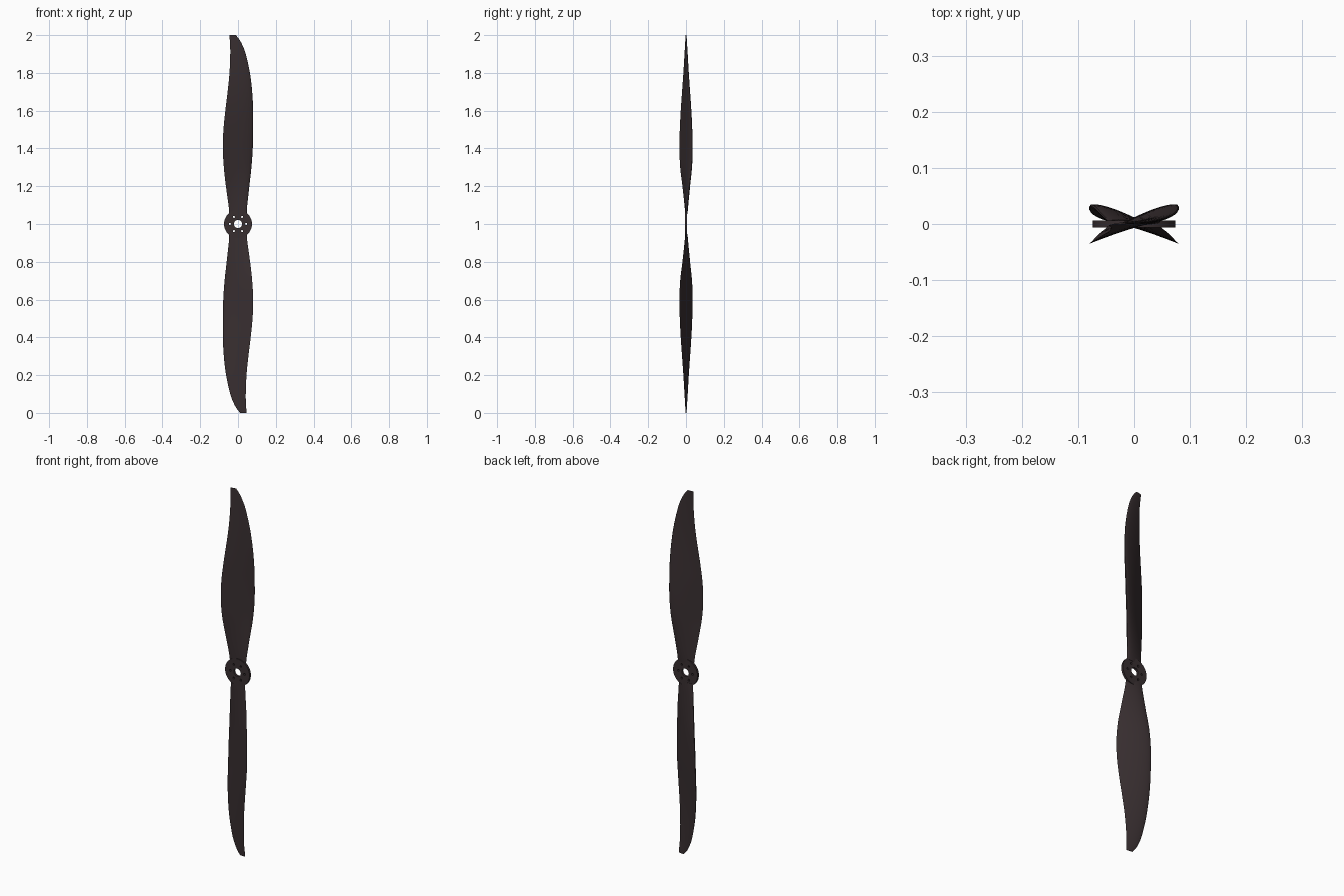
import bpy, bmesh
from math import pi, cos, sin, sqrt
from mathutils import Matrix, Vector

if "Cube" in bpy.data.objects:
    bpy.data.objects.remove(bpy.data.objects["Cube"])

mat = bpy.data.materials.new("dark_composite")
mat.diffuse_color = (0.04, 0.028, 0.03, 1)
mat.use_nodes = True
mat.node_tree.nodes["Principled BSDF"].inputs["Base Color"].default_value = mat.diffuse_color

# Blade stations: height above hub centre, trailing x, leading x, half depth from twist, thickness
STATIONS = [
    (0.052, -0.046, 0.046, 0.004, 0.009),
    (0.10, -0.050, 0.049, 0.008, 0.013),
    (0.20, -0.064, 0.060, 0.019, 0.017),
    (0.30, -0.075, 0.071, 0.031, 0.019),
    (0.40, -0.080, 0.078, 0.035, 0.019),
    (0.50, -0.077, 0.080, 0.033, 0.018),
    (0.60, -0.067, 0.080, 0.028, 0.016),
    (0.70, -0.055, 0.075, 0.021, 0.013),
    (0.80, -0.045, 0.063, 0.014, 0.010),
    (0.90, -0.041, 0.041, 0.008, 0.007),
    (0.95, -0.042, 0.022, 0.005, 0.005),
    (0.98, -0.044, 0.005, 0.003, 0.004),
    (1.00, -0.045, -0.012, 0.002, 0.003),
]


def spline(points, steps):
    """Catmull-Rom samples through the stations."""
    out = []
    for i in range(len(points) - 1):
        p = [points[max(0, min(len(points) - 1, i + k))] for k in (-1, 0, 1, 2)]
        for s in range(steps):
            t = s / steps
            out.append([0.5 * (2 * b + (c - a) * t + (2 * a - 5 * b + 4 * c - d) * t * t
                               + (3 * b - a - 3 * c + d) * t ** 3) for a, b, c, d in zip(*p)])
    return out + [list(points[-1])]


def section(z, trail, lead, depth, thick, n=14):
    """Cambered airfoil: sharp trailing edge in front, blunt leading edge behind."""
    pts = []
    for i in range(2 * n):
        a = pi * i / n
        c = (1 - cos(a)) / 2                      # 0 at leading edge, 1 at trailing edge
        half = 5 * thick * (0.2969 * sqrt(c) - 0.126 * c - 0.3516 * c * c
                            + 0.2843 * c ** 3 - 0.1015 * c ** 4)
        mid = depth * (0.92 - 1.92 * c) + 0.8 * thick * c * (1 - c)
        pts.append(Vector((lead + (trail - lead) * c, mid + (half if i <= n else -half), z)))
    return pts


def finish(ob, angle=0.6):
    ob.data.materials.append(mat)
    bpy.ops.object.select_all(action='DESELECT')
    bpy.context.view_layer.objects.active = ob
    ob.select_set(True)
    bpy.ops.object.shade_smooth_by_angle(angle=angle)


def add_object(name, bm):
    bmesh.ops.recalc_face_normals(bm, faces=bm.faces)
    me = bpy.data.meshes.new(name)
    bm.to_mesh(me)
    bm.free()
    ob = bpy.data.objects.new(name, me)
    bpy.context.collection.objects.link(ob)
    return ob


# Two blades, the lower one turned half a revolution about the shaft
for name, turn in (("upper_blade", 0), ("lower_blade", pi)):
    bm = bmesh.new()
    place = Matrix.Translation((0, 0, 1)) @ Matrix.Rotation(turn, 4, 'Y')
    rings = [[bm.verts.new(place @ p) for p in section(*s)] for s in spline(STATIONS, 4)]
    for r0, r1 in zip(rings, rings[1:]):
        for i in range(len(r0)):
            j = (i + 1) % len(r0)
            bm.faces.new((r0[i], r0[j], r1[j], r1[i]))
    bm.faces.new(rings[0])
    bm.faces.new(rings[-1])
    finish(add_object(name, bm))


def disc(bm, x, z, radius, depth, segments):
    m = Matrix.Translation((x, 0, z)) @ Matrix.Rotation(pi / 2, 4, 'X')
    bmesh.ops.create_cone(bm, cap_ends=True, segments=segments, radius1=radius,
                          radius2=radius, depth=depth, matrix=m)


# Round hub plate
bm = bmesh.new()
disc(bm, 0, 1, 0.074, 0.012, 64)
hub = add_object("hub", bm)

# Shaft bore and six bolt holes
bm = bmesh.new()
disc(bm, 0, 1, 0.021, 0.1, 40)
for k in range(6):
    disc(bm, 0.043 * cos(k * pi / 3), 1 + 0.043 * sin(k * pi / 3), 0.0055, 0.1, 20)
cutter = add_object("hole_cutter", bm)
cutter.hide_render = True
cutter.hide_viewport = True
cut = hub.modifiers.new("holes", 'BOOLEAN')
cut.operation = 'DIFFERENCE'
cut.solver = 'EXACT'
cut.object = cutter
finish(hub)
